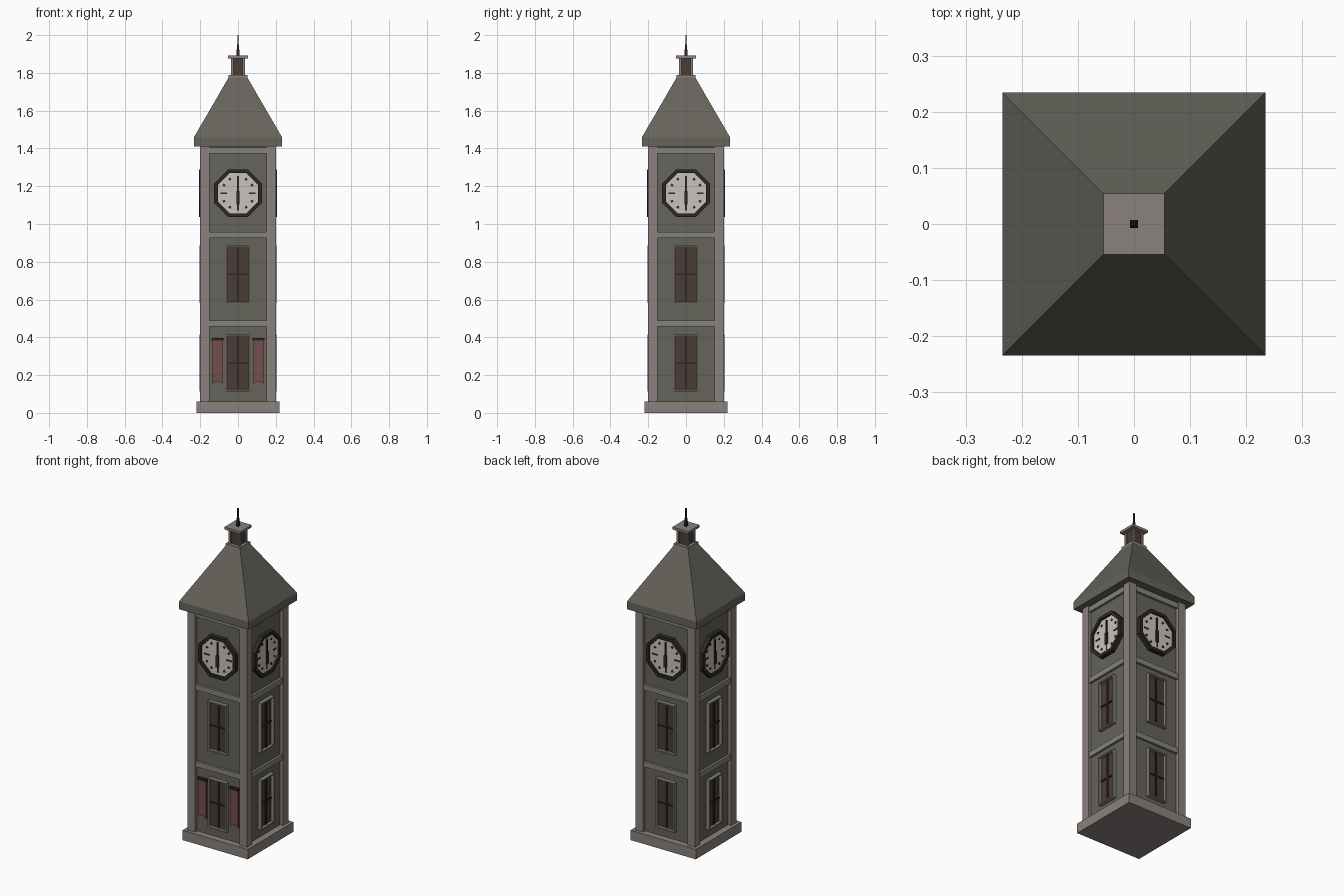
import bpy, bmesh, math

if "Cube" in bpy.data.objects:
    bpy.data.objects.remove(bpy.data.objects["Cube"])


def material(name, r, g, b):
    m = bpy.data.materials.new(name)
    m.diffuse_color = (r, g, b, 1)
    m.use_nodes = True
    m.node_tree.nodes["Principled BSDF"].inputs["Base Color"].default_value = m.diffuse_color
    return m


WALL = material("grey green stone", 0.130, 0.125, 0.103)
TRIM = material("warm grey stone", 0.255, 0.220, 0.205)
BAND = material("light grey trim", 0.235, 0.225, 0.205)
DARK = material("dark iron", 0.024, 0.020, 0.017)
PANE = material("brown pane", 0.068, 0.045, 0.036)
DIAL = material("pale dial", 0.57, 0.54, 0.51)
CLOTH = material("faded red cloth", 0.18, 0.075, 0.075)


def finish(name, bm, mat):
    bmesh.ops.recalc_face_normals(bm, faces=bm.faces)
    me = bpy.data.meshes.new(name)
    bm.to_mesh(me)
    bm.free()
    me.materials.append(mat)
    ob = bpy.data.objects.new(name, me)
    bpy.context.collection.objects.link(ob)
    return ob


def place(u, d, z, k):
    """Point on side k: u across, d outward from the axis, z up."""
    c, s = ((1, 0), (0, 1), (-1, 0), (0, -1))[k]
    return (u * c + d * s, u * s - d * c, z)


def rect(u0, u1, z0, z1):
    return [(u0, z0), (u1, z0), (u1, z1), (u0, z1)]


def plates(name, shapes, d0, d1, mat, sides=range(4)):
    """Extruded outlines repeated on the chosen sides."""
    bm = bmesh.new()
    for k in sides:
        for pts in shapes:
            a = [bm.verts.new(place(u, d0, z, k)) for u, z in pts]
            b = [bm.verts.new(place(u, d1, z, k)) for u, z in pts]
            bm.faces.new(a)
            bm.faces.new(b)
            for i in range(len(pts)):
                j = (i + 1) % len(pts)
                bm.faces.new((a[i], a[j], b[j], b[i]))
    return finish(name, bm, mat)


def rings(name, pairs, d0, d1, mat):
    """Frames between an outer and an inner outline, on all four sides."""
    bm = bmesh.new()
    for k in range(4):
        for outer, inner in pairs:
            loops = [[bm.verts.new(place(u, d, z, k)) for u, z in pts]
                     for pts, d in ((outer, d0), (outer, d1), (inner, d1), (inner, d0))]
            n = len(outer)
            for a, b in zip(loops, loops[1:] + loops[:1]):
                for i in range(n):
                    j = (i + 1) % n
                    bm.faces.new((a[i], a[j], b[j], b[i]))
    return finish(name, bm, mat)


def block(name, levels, mat, centres=((0, 0),)):
    """Square stack: levels are (half width, z)."""
    bm = bmesh.new()
    for cx, cy in centres:
        loops = [[bm.verts.new((cx + x * h, cy + y * h, z))
                  for x, y in ((-1, -1), (1, -1), (1, 1), (-1, 1))] for h, z in levels]
        bm.faces.new(loops[0])
        bm.faces.new(loops[-1])
        for a, b in zip(loops, loops[1:]):
            for i in range(4):
                j = (i + 1) % 4
                bm.faces.new((a[i], a[j], b[j], b[i]))
    return finish(name, bm, mat)


def corners(r):
    return [(x, y) for x in (-r, r) for y in (-r, r)]


# Tower body
block("plinth", [(0.22, 0), (0.22, 0.06)], TRIM)
block("tower_wall", [(0.18, 0.06), (0.18, 1.415)], WALL)
block("corner_pillars", [(0.025, 0.06), (0.025, 1.415)], TRIM, corners(0.175))
plates("floor_bands", [rect(-0.15, 0.15, z, z + 0.033) for z in (0.457, 0.925, 1.372)],
       0.178, 0.194, BAND)

# Roof with eave
block("roof", [(0.234, 1.41), (0.234, 1.458), (0.044, 1.785)], WALL)

# Lantern and spire
block("lantern_base", [(0.049, 1.775), (0.049, 1.79)], TRIM)
block("lantern_core", [(0.029, 1.79), (0.029, 1.876)], PANE)
block("lantern_posts", [(0.006, 1.79), (0.006, 1.876)], TRIM, corners(0.031))
block("lantern_cap", [(0.054, 1.876), (0.054, 1.891)], TRIM)
block("spire", [(0.007, 1.891), (0.007, 1.92), (0.004, 1.95), (0.003, 2.0)], DARK)

# Windows
W = [(0.112, 0.415), (0.582, 0.885)]
rings("window_frames", [(rect(-0.063, 0.063, a, b), rect(-0.055, 0.055, a + 0.008, b - 0.008))
                        for a, b in W], 0.178, 0.203, BAND)
plates("window_panes", [rect(-0.056, 0.056, a + 0.007, b - 0.007) for a, b in W],
       0.178, 0.185, PANE)
bars = []
for a, b in W:
    m = (a + b) / 2
    bars += [rect(-0.005, 0.005, a + 0.008, b - 0.008),
             rect(-0.055, -0.005, m - 0.004, m + 0.004),
             rect(0.005, 0.055, m - 0.004, m + 0.004)]
plates("window_bars", bars, 0.184, 0.191, DARK)

# Clocks
CZ = 1.163


def octagon(apothem):
    r = apothem / math.cos(math.pi / 8)
    return [(r * math.cos((i + 0.5) * math.pi / 4), CZ + r * math.sin((i + 0.5) * math.pi / 4))
            for i in range(8)]


rings("clock_rims", [(octagon(0.126), octagon(0.107))], 0.178, 0.206, DARK)
plates("clock_dials", [octagon(0.109)], 0.178, 0.194, DIAL)
marks = []
for i in range(12):
    a = i * math.pi / 6
    c, s = math.cos(a), math.sin(a)
    r0, r1, w = (0.058, 0.092, 0.004) if i % 3 == 0 else (0.079, 0.092, 0.006)
    marks.append([(r * c - t * s, CZ + r * s + t * c)
                  for r, t in ((r0, -w), (r1, -w), (r1, w), (r0, w))])
plates("clock_marks", marks, 0.193, 0.197, DARK)
plates("minute_hands", [rect(-0.005, 0.005, CZ - 0.01, CZ + 0.09)], 0.193, 0.200, DARK)
plates("hour_hands", [rect(-0.009, 0.009, CZ - 0.06, CZ + 0.012)], 0.193, 0.202, DARK)

# Banners on the front, with notched lower edge
cloths, rods = [], []
for c in (-0.108, 0.108):
    cloths.append([(c - 0.026, 0.155), (c, 0.17), (c + 0.026, 0.155),
                   (c + 0.026, 0.385), (c - 0.026, 0.385)])
    rods.append(rect(c - 0.031, c + 0.031, 0.383, 0.396))
plates("banners", cloths, 0.183, 0.190, CLOTH, [0])
plates("banner_rods", rods, 0.178, 0.197, DARK, [0])
